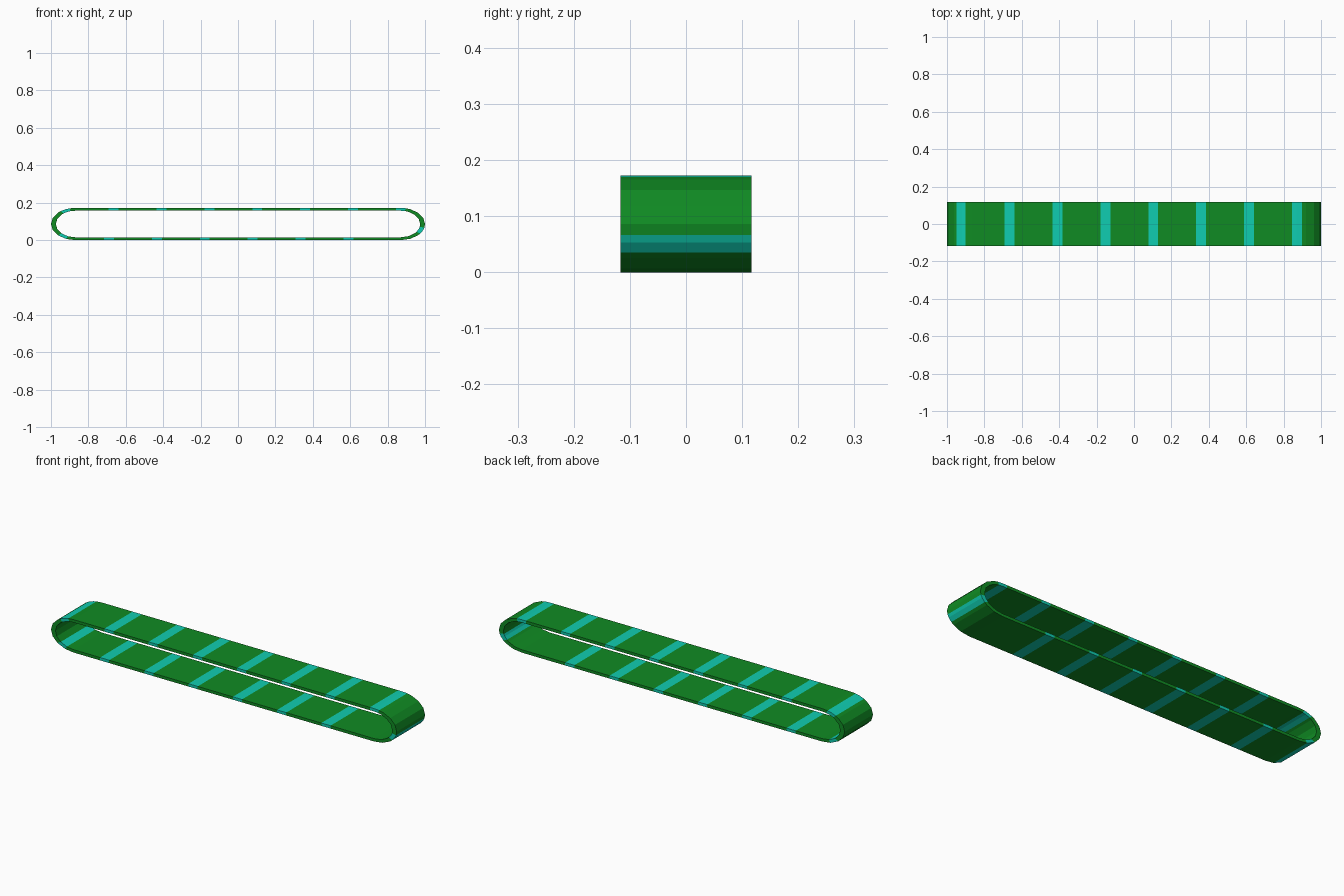
import bpy, bmesh, math

if "Cube" in bpy.data.objects:
    bpy.data.objects.remove(bpy.data.objects["Cube"])

# Overall sizes
HALF, R, W = 0.87, 0.13, 0.117          # half straight run, end radius, half width
MID_Z, RZ = 0.086, 0.086                # loop centre height, end half height
IN_R, IN_RZ = 0.104, 0.071              # inner surface radii
RUN, ARC = 2 * HALF, math.pi * R
TOTAL = 2 * (RUN + ARC)
STEP, STRIPE = 0.256, 0.053


def material(name, rgb):
    m = bpy.data.materials.new(name)
    m.diffuse_color = (*rgb, 1)
    m.use_nodes = True
    m.node_tree.nodes["Principled BSDF"].inputs["Base Color"].default_value = m.diffuse_color
    return m


def point(s, rx, rz):
    """Point on the flattened stadium loop at distance s, clockwise from top left."""
    if s < RUN:
        return -HALF + s, MID_Z + rz
    s -= RUN
    if s < ARC:
        a = s / R
        return HALF + rx * math.sin(a), MID_Z + rz * math.cos(a)
    s -= ARC
    if s < RUN:
        return HALF - s, MID_Z - rz
    a = (s - RUN) / R
    return -HALF - rx * math.sin(a), MID_Z - rz * math.cos(a)


# Stripe centres: top run and right end, then bottom run and left end
centres = [0.205 + STEP * i for i in range(7)] + [2.0]
centres += [2.428 + STEP * i for i in range(7)] + [4.24]

# Cuts along the loop: end facets plus both edges of every stripe
cuts = [c + d * STRIPE / 2 for c in centres for d in (-1, 1)]
for start in (RUN, 2 * RUN + ARC):
    for i in range(9):
        s = (start + ARC * i / 8) % TOTAL
        if TOTAL - s < 1e-6:
            s = 0.0
        if all(abs(s - c) > 0.008 for c in cuts) or i in (0, 8):
            cuts.append(s)
cuts.sort()

# Belt loop, a closed band with striped faces
bm = bmesh.new()
rings = []
for s in cuts:
    (ox, oz), (ix, iz) = point(s, R, RZ), point(s, IN_R, IN_RZ)
    rings.append([bm.verts.new(p) for p in
                  ((ox, -W, oz), (ox, W, oz), (ix, W, iz), (ix, -W, iz))])
for i, s in enumerate(cuts):
    j = (i + 1) % len(cuts)
    mid = (s + (cuts[j] if j else TOTAL)) / 2
    striped = any(abs(mid - c) < STRIPE / 2 for c in centres)
    for k in range(4):
        n = (k + 1) % 4
        f = bm.faces.new((rings[i][k], rings[i][n], rings[j][n], rings[j][k]))
        f.material_index = int(striped)
bmesh.ops.recalc_face_normals(bm, faces=bm.faces)

mesh = bpy.data.meshes.new("belt_loop")
bm.to_mesh(mesh)
bm.free()
mesh.materials.append(material("belt green", (0.005, 0.26, 0.017)))
mesh.materials.append(material("stripe teal", (0.005, 0.61, 0.44)))
belt = bpy.data.objects.new("belt_loop", mesh)
bpy.context.collection.objects.link(belt)
